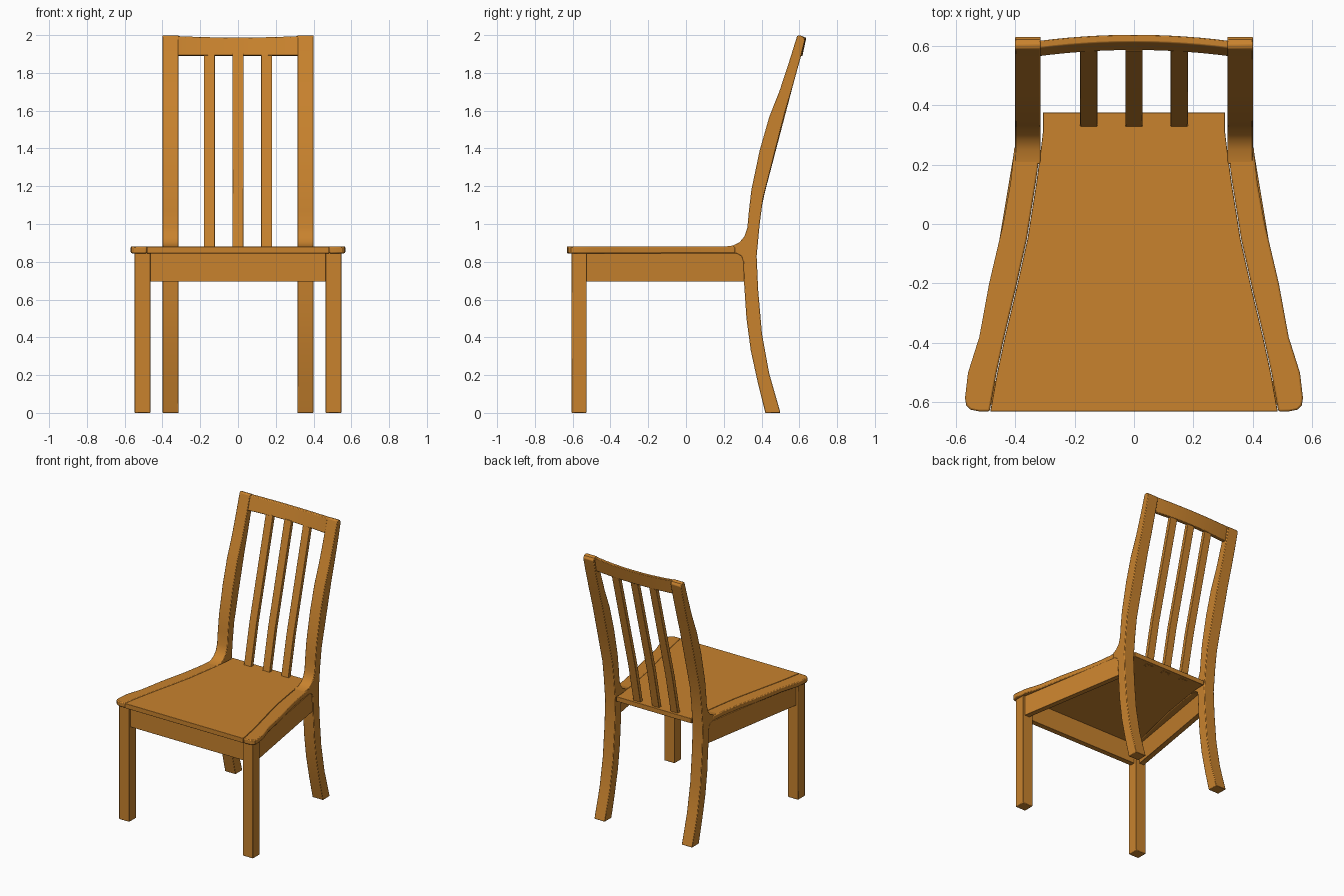
import bpy, bmesh, math

wood = bpy.data.materials.new("warm wood")
wood.diffuse_color = (0.58, 0.225, 0.027, 1)


def make(name, rings, mirror=False, bevel=0.004, smooth=True):
    """Loft closed rings of equal length into a capped solid."""
    bm = bmesh.new()
    vs = [[bm.verts.new(p) for p in r] for r in rings]
    n = len(vs[0])
    for a, b in zip(vs, vs[1:]):
        for i in range(n):
            j = (i + 1) % n
            bm.faces.new((a[i], a[j], b[j], b[i]))
    bm.faces.new(vs[0])
    bm.faces.new(vs[-1])
    bmesh.ops.recalc_face_normals(bm, faces=bm.faces)
    me = bpy.data.meshes.new(name)
    bm.to_mesh(me)
    bm.free()
    ob = bpy.data.objects.new(name, me)
    bpy.context.collection.objects.link(ob)
    me.materials.append(wood)
    if mirror:
        ob.modifiers.new("mirror", 'MIRROR').use_mirror_merge = False
    if bevel:
        b = ob.modifiers.new("bevel", 'BEVEL')
        b.width, b.segments, b.angle_limit = bevel, 2, math.radians(40)
    if smooth:
        bpy.ops.object.select_all(action='DESELECT')
        bpy.context.view_layer.objects.active = ob
        ob.select_set(True)
        bpy.ops.object.shade_smooth_by_angle(angle=math.radians(30))
    return ob


def plan(name, pts, z0, z1, **kw):
    """Top-view outline extruded upwards."""
    return make(name, [[(x, y, z) for x, y in pts] for z in (z0, z1)], **kw)


# Seat: centre panel and the two curved side strips
inner = [(0.485, -0.63), (0.462, -0.50), (0.436, -0.38), (0.398, -0.22),
         (0.36, -0.05), (0.33, 0.14), (0.314, 0.26)]
outer = [(0.402, 0.26), (0.415, 0.14), (0.44, 0.0), (0.487, -0.2), (0.52, -0.38),
         (0.558, -0.5), (0.568, -0.585), (0.564, -0.61), (0.55, -0.624), (0.52, -0.63)]
half = [(x - 0.002, y) for x, y in inner] + [(0.306, 0.31), (0.306, 0.375)]
plan("seat_panel", half + [(-x, y) for x, y in reversed(half)], 0.845, 0.88, bevel=0.002)
plan("seat_side_strip", inner + outer, 0.845, 0.881, mirror=True, bevel=0.006)

# Rear post: one side profile (y, z) from floor to top, flowing into the seat
post = [(0.42, 0), (0.38, 0.16), (0.343, 0.33), (0.32, 0.5), (0.308, 0.68),
        (0.304, 0.8), (0.295, 0.83), (0.27, 0.843), (0.22, 0.846),
        (0.2, 0.88), (0.25, 0.886), (0.285, 0.905), (0.31, 0.935), (0.325, 0.98),
        (0.333, 1.07), (0.346, 1.18), (0.39, 1.39), (0.44, 1.565), (0.497, 1.71),
        (0.54, 1.84), (0.582, 1.975), (0.588, 1.995), (0.602, 2.0), (0.62, 1.992), (0.63, 1.975),
        (0.605, 1.875), (0.565, 1.73), (0.524, 1.59), (0.46, 1.34), (0.407, 1.13),
        (0.39, 1.0), (0.374, 0.83), (0.382, 0.65), (0.402, 0.42), (0.44, 0.21), (0.5, 0)]
make("rear_post", [[(x, y, z) for y, z in post] for x in (0.314, 0.4)], mirror=True)

# Front legs
plan("front_leg", [(0.463, -0.607), (0.547, -0.607), (0.547, -0.527), (0.463, -0.527)],
     0, 0.846, mirror=True)

# Aprons under the seat
plan("front_apron", [(-0.47, -0.59), (0.47, -0.59), (0.47, -0.55), (-0.47, -0.55)],
     0.695, 0.846, bevel=0.002)
plan("side_apron", [(0.532, -0.53), (0.392, 0.31), (0.352, 0.31), (0.492, -0.53)],
     0.695, 0.846, mirror=True, bevel=0.002)

# Curved top rail, bowed backwards between the posts
rings = []
for i in range(13):
    t = i / 6 - 1
    b = 0.022 * (1 - t * t)
    top = 1.987 + 0.008 * t * t
    rings.append([(0.33 * t, y + b, z) for y, z in
                  ((0.562, 1.892), (0.590, top), (0.615, top), (0.594, 1.888))])
make("top_rail", rings)

# Back slats
for i in (-1, 0, 1):
    x = 0.152 * i
    make("back_slat", [[(x - 0.029, y, z), (x + 0.029, y, z),
                        (x + 0.029, y + 0.028, z), (x - 0.029, y + 0.028, z)]
                       for y, z in ((0.32, 0.842), (0.39, 1.17), (0.582, 1.9))], bevel=0.002)
